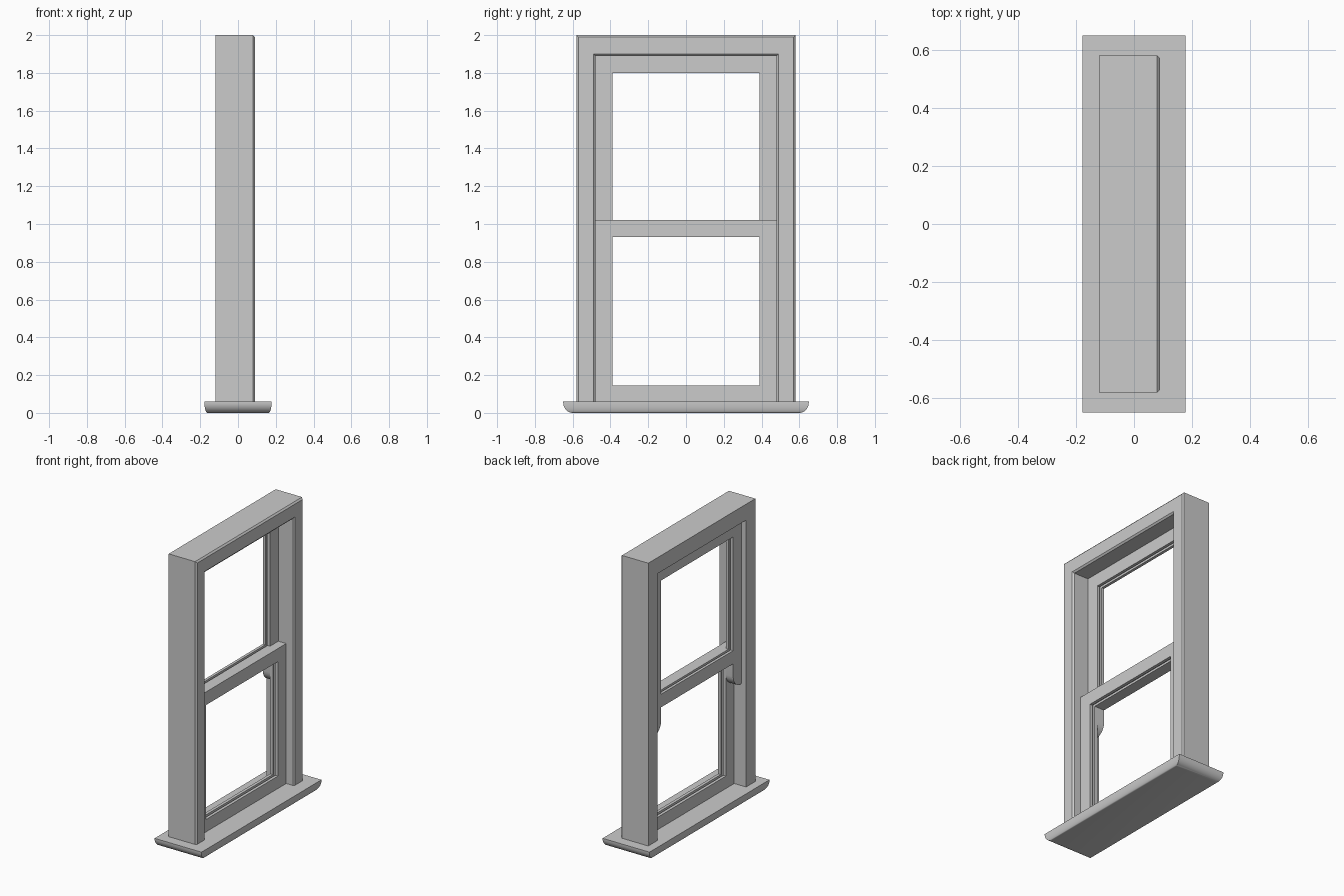
import bpy, bmesh, math

if "Cube" in bpy.data.objects:
    bpy.data.objects.remove(bpy.data.objects["Cube"])


def finish(bm, name):
    bmesh.ops.recalc_face_normals(bm, faces=bm.faces)
    me = bpy.data.meshes.new(name)
    bm.to_mesh(me)
    bm.free()
    ob = bpy.data.objects.new(name, me)
    bpy.context.collection.objects.link(ob)
    bpy.context.view_layer.objects.active = ob
    ob.select_set(True)
    bpy.ops.object.shade_smooth_by_angle(angle=math.radians(30))
    ob.select_set(False)
    return ob


def loft(name, rings, close_rings=False):
    """Skin a list of equal closed rings; cap the ends or join last to first."""
    bm = bmesh.new()
    vs = [[bm.verts.new(p) for p in r] for r in rings]
    n, m = len(vs), len(vs[0])
    for i in range(n if close_rings else n - 1):
        a, b = vs[i], vs[(i + 1) % n]
        for j in range(m):
            k = (j + 1) % m
            bm.faces.new((a[j], a[k], b[k], b[j]))
    if not close_rings:
        bm.faces.new(vs[0])
        bm.faces.new(vs[-1])
    return finish(bm, name)


# Sill: rounded underside, flat top
rings = []
for i in range(9):
    t = math.pi / 2 * i / 8
    f = 1 - math.sin(t)
    x, y, z = 0.178 - 0.017 * f, 0.65 - 0.05 * f, 0.055 * (1 - math.cos(t))
    rings.append([(-x, -y, z), (x, -y, z), (x, y, z), (-x, y, z)])
rings.append([(x, y, 0.06) for x, y, z in rings[-1]])
loft("sill", rings)

# Outer frame: U-shaped sweep with chamfered room-side edges
prof = [(0, -0.12), (0.1, -0.12), (0.1, 0.08), (0.09, 0.09), (0.01, 0.09), (0, 0.08)]
rings = []
for s, top in ((-1, 0), (-1, 1), (1, 1), (1, 0)):
    rings.append([(x, s * (0.48 + d), 1.89 + 1.1 * d if top else 0.05) for d, x in prof])
loft("outer_frame", rings)


def sash(name, x0, x1, z0, z1):
    """Sash with mitred rails and a glazing groove round the opening."""
    w, g = 0.09, 0.015
    a, b = x0 + (x1 - x0) * 0.35, x0 + (x1 - x0) * 0.65
    prof = [(0, x0), (w, x0), (w, a), (w - g, a), (w - g, b), (w, b), (w, x1), (0, x1)]
    rings = []
    for sy, top in ((-1, 0), (1, 0), (1, 1), (-1, 1)):
        rings.append([(x, sy * (0.48 - d), z1 - d if top else z0 + d) for d, x in prof])
    loft(name, rings, True)


# Sliding sashes
sash("lower_sash", -0.03, 0.03, 0.055, 1.02)
sash("upper_sash", -0.085, -0.03, 0.93, 1.89)

# Curved horns below the upper sash
for s, side in ((-1, "left"), (1, "right")):
    pts = [(0.48, 0.76), (0.48, 0.93), (0.39, 0.93)]
    for i in range(9):
        t = math.pi / 2 * i / 8
        pts.append((0.47 - 0.08 * math.cos(t), 0.84 - 0.08 * math.sin(t)))
    loft("horn_" + side, [[(x, s * y, z) for y, z in pts] for x in (-0.085, -0.03)])
